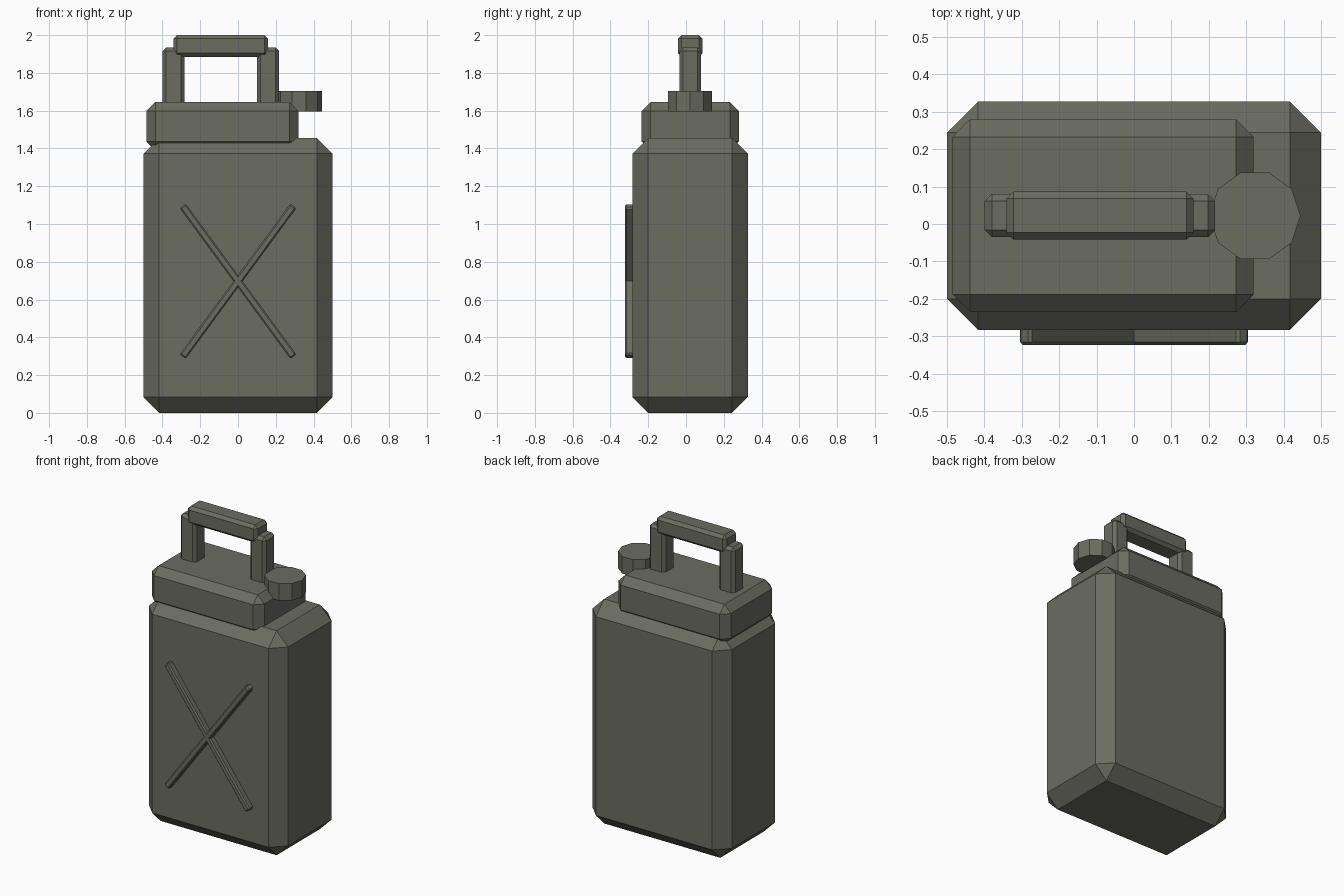
import bpy
import bmesh
import math
from mathutils import Matrix

cube = bpy.data.objects.get("Cube")
if cube:
    bpy.data.objects.remove(cube, do_unlink=True)

# Single painted-metal colour
olive = bpy.data.materials.new("olive_grey_paint")
olive.use_nodes = True
colour = (0.145, 0.15, 0.118, 1)
olive.diffuse_color = colour
olive.node_tree.nodes["Principled BSDF"].inputs["Base Color"].default_value = colour


def finish(name, bm):
    bmesh.ops.recalc_face_normals(bm, faces=bm.faces)
    mesh = bpy.data.meshes.new(name)
    bm.to_mesh(mesh)
    bm.free()
    mesh.materials.append(olive)
    obj = bpy.data.objects.new(name, mesh)
    bpy.context.collection.objects.link(obj)
    return obj


def chamfered_box(name, x, y, z, chamfer, tilt=0):
    """Box spanning the (low, high) ranges, flat chamfers, tilted about y."""
    size = [b - a for a, b in (x, y, z)]
    centre = [(a + b) / 2 for a, b in (x, y, z)]
    bm = bmesh.new()
    bmesh.ops.create_cube(bm, size=1, matrix=Matrix.Diagonal((*size, 1)))
    bmesh.ops.bevel(bm, geom=bm.edges[:], offset=chamfer, offset_type='OFFSET',
                    segments=1, affect='EDGES')
    bm.transform(Matrix.Translation(centre) @ Matrix.Rotation(tilt, 4, 'Y'))
    return finish(name, bm)


# Can body and raised shoulder block
chamfered_box("can_body", (-0.5, 0.5), (-0.283, 0.327), (0, 1.455), 0.083)
chamfered_box("shoulder_block", (-0.485, 0.32), (-0.235, 0.28), (1.39, 1.645), 0.047)

# Carrying handle: two posts placed evenly about its middle, and a grip
middle = -0.091
for name, side in (("right_handle_post", -1), ("left_handle_post", 1)):
    x = middle + side * 0.25
    chamfered_box(name, (x - 0.058, x + 0.058), (-0.035, 0.08), (1.59, 1.935), 0.019)
chamfered_box("handle_grip", (middle - 0.25, middle + 0.25), (-0.042, 0.087),
              (1.885, 2.0), 0.019)

# Ten-sided filler cap
bm = bmesh.new()
bmesh.ops.create_cone(bm, cap_ends=True, segments=10, radius1=0.122, radius2=0.122,
                      depth=0.11, matrix=Matrix.Translation((0.323, 0.022, 1.65))
                      @ Matrix.Rotation(math.radians(18), 4, 'Z'))
finish("filler_cap", bm)

# Crossed ribs on the front panel
for name, side in (("rising_rib", -1), ("falling_rib", 1)):
    chamfered_box(name, (-0.495, 0.495), (-0.323, -0.27), (0.677, 0.717), 0.008,
                  side * math.radians(53.7))
